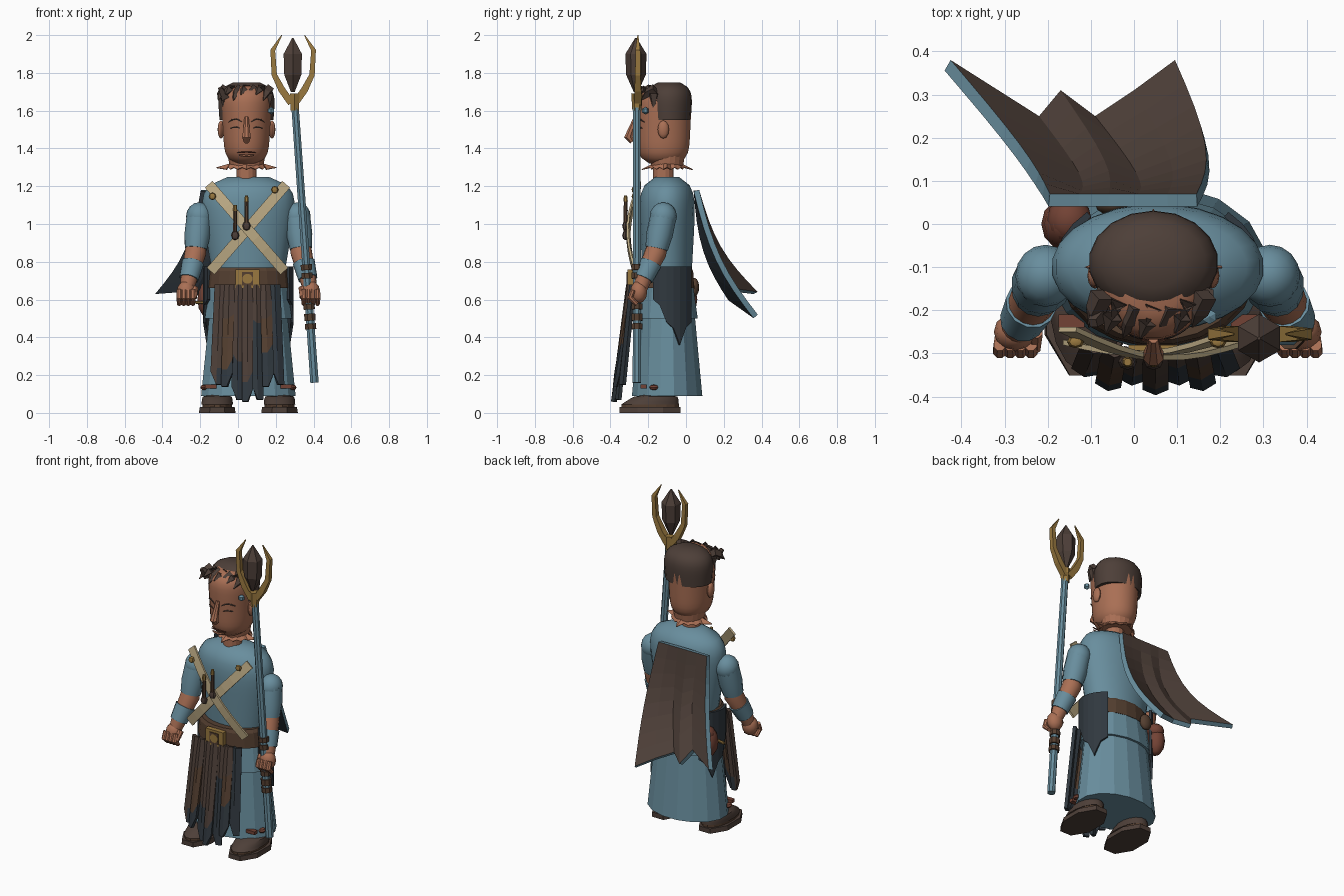
import bpy, bmesh, math
from mathutils import Vector, Matrix

if "Cube" in bpy.data.objects:
    bpy.data.objects.remove(bpy.data.objects["Cube"])

# Landmarks
BODY_X, BODY_Y = .055, -.1
HEAD_X, HEAD_Y = .045, -.12
HEM, WAIST, NECK, CHIN, CROWN = .09, .72, 1.25, 1.32, 1.75
SIDES = {"left": 1, "right": -1}
smooth_objects = []


def make_material(name, red, green, blue):
    material = bpy.data.materials.new(name)
    material.use_nodes = True
    material.diffuse_color = (red, green, blue, 1)
    shader = next(node for node in material.node_tree.nodes if node.type == 'BSDF_PRINCIPLED')
    shader.inputs["Base Color"].default_value = (red, green, blue, 1)
    return material


BLUE = make_material("dusty blue cloth", .14, .27, .34)
SKIN = make_material("skin", .4, .16, .09)
BROWN = make_material("dark brown", .075, .05, .04)
GOLD = make_material("old gold", .32, .19, .05)
CREAM = make_material("cream strap", .5, .4, .23)
NAVY = make_material("dark navy cloth", .03, .04, .05)
RED = make_material("red leather", .17, .055, .035)
LEATHER = make_material("belt leather", .09, .05, .03)


def finish(name, mesh_data, materials, smooth=False, recalculate=True):
    if recalculate:
        bmesh.ops.recalc_face_normals(mesh_data, faces=mesh_data.faces)
    mesh = bpy.data.meshes.new(name)
    mesh_data.to_mesh(mesh)
    mesh_data.free()
    for material in materials:
        mesh.materials.append(material)
    part = bpy.data.objects.new(name, mesh)
    bpy.context.collection.objects.link(part)
    if smooth:
        smooth_objects.append(part)
    return part


def mix(start, end, t):
    return start + (end - start) * t


def bridge(name, rings, material, smooth):
    """Closed solid through a row of rings."""
    mesh_data = bmesh.new()
    rows = [[mesh_data.verts.new(point) for point in ring] for ring in rings]
    for lower, upper in zip(rows, rows[1:]):
        for j in range(len(lower)):
            mesh_data.faces.new((lower[j - 1], lower[j], upper[j], upper[j - 1]))
    mesh_data.faces.new(rows[0])
    mesh_data.faces.new(rows[-1])
    return finish(name, mesh_data, [material], smooth)


def circle(count):
    angles = [math.tau * (j + .5) / count for j in range(count)]
    return [(math.cos(angle), math.sin(angle)) for angle in angles]


def stack(name, low, high, wide, deep, material, count=16, steps=1, profile=lambda t: 1):
    """Upright elliptic solid; wide and deep run from the low to the high end."""
    rings = []
    for step in range(steps + 1):
        t = step / steps
        centre = Vector(low).lerp(Vector(high), t)
        rx, ry = mix(*wide, t) * profile(t), mix(*deep, t) * profile(t)
        rings.append([centre + Vector((rx * c, ry * s, 0)) for c, s in circle(count)])
    return bridge(name, rings, material, steps > 1)


def tube(name, points, radii, material, count=8, smooth=False):
    points = [Vector(point) for point in points]
    rings = []
    for i, point in enumerate(points):
        along = (points[min(i + 1, len(points) - 1)] - points[max(i - 1, 0)]).normalized()
        across = along.cross((0, 1, 0) if abs(along.y) < .9 else (1, 0, 0)).normalized()
        other = along.cross(across)
        radius = radii[min(i, len(radii) - 1)]
        rings.append([point + radius * (across * c + other * s) for c, s in circle(count)])
    return bridge(name, rings, material, smooth)


def ball(name, centre, size, material, count=12):
    mesh_data = bmesh.new()
    place = Matrix.Translation(centre) @ Matrix.Diagonal((*size, 1))
    bmesh.ops.create_uvsphere(mesh_data, u_segments=count, v_segments=count // 2, radius=1, matrix=place)
    return finish(name, mesh_data, [material], count > 6)


def box(name, centre, size, material):
    mesh_data = bmesh.new()
    bmesh.ops.create_cube(mesh_data, size=1, matrix=Matrix.Translation(centre) @ Matrix.Diagonal((*size, 1)))
    return finish(name, mesh_data, [material])


def sheet(name, grid, materials, thickness, flip=False, colour_rule=lambda point: 0, inner=0, rim=0):
    """Cloth panel from rows of points, thickened inwards."""
    mesh_data = bmesh.new()
    rows = [[mesh_data.verts.new(point) for point in row] for row in grid]
    for upper, lower in zip(rows, rows[1:]):
        for j in range(1, len(upper)):
            corners = (upper[j - 1], lower[j - 1], lower[j], upper[j])
            face = mesh_data.faces.new(reversed(corners) if flip else corners)
            face.material_index = colour_rule(face.calc_center_median())
    solidify = finish(name, mesh_data, materials, recalculate=False).modifiers.new("thickness", 'SOLIDIFY')
    solidify.thickness, solidify.offset = thickness, -1
    solidify.material_offset, solidify.material_offset_rim = inner, rim


def body(z, y=BODY_Y):
    return Vector((BODY_X, y, z))


def domed(t):
    return math.sqrt(1 - .85 * t ** 8)


def barrel(t):
    return math.sqrt(1 - .7 * abs(2 * t - 1) ** 6)


# Robe, torso and belt
stack("robe", body(HEM), body(WAIST), (.255, .19), (.19, .13), BLUE)
stack("tunic_skirt", body(.5), body(WAIST), (.235, .2), (.165, .135), BLUE)
stack("torso", body(WAIST), body(NECK), (.19, .28), (.13, .16), BLUE, count=24, steps=12, profile=domed)
stack("belt", body(.66, HEAD_Y), body(.75, HEAD_Y), (.225, .215), (.165, .16), LEATHER, count=20)
stack("belt_trim", body(.75, HEAD_Y), body(.77, HEAD_Y), (.215, .2), (.16, .15), LEATHER, count=20)
buckle = Vector((.05, -.295, .71))
forward = Vector((0, -.02, 0))
box("buckle", buckle, (.125, .03, .1), GOLD)
box("buckle_inset", buckle + forward * .8, (.06, .006, .07), LEATHER)
tube("buckle_ring", [buckle, buckle + forward], [.027], GOLD, count=12)

# Torn dark cloth on both hips
for label, side in SIDES.items():
    grid = []
    for row in range(4):
        grid.append([])
        for column in range(7):
            angle = math.radians(12 * column - 25)
            low = .36 + .06 * abs(column - 4) + .03 * (column % 2)
            spread = body(mix(.775, low, row / 3))
            grid[row].append(spread + Vector((side * .24 * math.cos(angle), .175 * math.sin(angle), 0)))
    sheet(label + "_hip_cloth", grid, [NAVY], .015, flip=side < 0)

# Ragged front apron made of overlapping strips
for strip in range(7):
    offset, odd = strip - 3, strip % 2
    low = .03 + .04 * abs(offset) + .03 * odd
    grid = []
    for row in range(7):
        t = row / 6
        grid.append([])
        for edge in (-1, 0, 1):
            x = offset * .048 * (1 + .15 * t) + edge * .03
            pleat = .02 * odd * t + .012 * (edge == 0)
            drop = .07 * (edge == (1 if odd else -1))
            grid[row].append((x + .05, .8 * x * x - .305 - .06 * t - pleat, mix(.68, low + drop, t)))

    def burnt(point):
        if point.z < .2 + .06 * (strip % 3) or strip > 5 or (strip == 4 and point.z < .5):
            return 1
        return 2 if strip in (1, 5) and point.z < .5 else 0
    sheet("apron_strip", grid, [BROWN, NAVY, LEATHER], .02, colour_rule=burnt)

# Feet, sandals and hem ties
for label, side in SIDES.items():
    def foot(z, y=-.19, out=.165):
        return Vector((BODY_X + side * out, y, z))
    tube(label + "_ankle", [foot(.05, HEAD_Y), foot(.2, HEAD_Y)], [.05], SKIN, count=10, smooth=True)
    stack(label + "_sole", foot(0), foot(.03), (.105, .1), (.175, .175), BROWN, count=8)
    stack(label + "_sandal_band", foot(.03), foot(.045), (.08, .08), (.155, .155), LEATHER)
    stack(label + "_shoe", foot(.045), foot(.1, -.15), (.085, .08), (.155, .11), BROWN, steps=4, profile=domed)
    box(label + "_hem_tie", foot(.14, -.225, .2), (.06, .03, .02), RED)
    ball(label + "_hem_knot", foot(.135, -.17, .235), (.02, .025, .015), RED, count=8)

# Arms
for label, side in SIDES.items():
    def arm(out, y, z):
        return Vector((BODY_X + side * out, y, z))
    shoulder, elbow, wrist, fist = arm(.26, -.12, 1.04), arm(.28, -.16, .85), arm(.315, -.225, .71), arm(.33, -.25, .64)
    ball(label + "_shoulder", shoulder, (.07, .072, .075), BLUE, count=16)
    tube(label + "_sleeve", [shoulder, shoulder.lerp(elbow, .5), shoulder.lerp(elbow, .9)], [.069, .07, .06], BLUE, count=14, smooth=True)
    tube(label + "_forearm", [shoulder.lerp(elbow, .7), elbow, wrist, fist], [.05, .058, .045, .035], SKIN, count=14, smooth=True)
    tube(label + "_cuff", [elbow.lerp(wrist, .4), wrist], [.06, .052], BLUE, count=12, smooth=True)
    ball(label + "_palm", fist, (.05, .045, .06), SKIN)
    for finger in range(4):
        knuckle = fist + Vector((side * .024 * (finger - 1.5), -.03, .01))
        bend, curl = knuckle + Vector((0, -.015, -.04)), knuckle + Vector((0, .02, -.075))
        tube(label + "_finger", [knuckle, bend, curl], [.015, .017, .012], SKIN, smooth=True)
    inside = fist + Vector((-side * .045, 0, .02))
    tube(label + "_thumb", [inside, inside + forward * 2 - Vector((0, 0, .05))], [.02, .014], SKIN, smooth=True)


# Head and neck
def head(z, y=HEAD_Y):
    return Vector((HEAD_X, y, z))


stack("neck", head(NECK - .03), head(CHIN), (.055, .055), (.055, .055), SKIN)
stack("nape", head(CHIN - .015, BODY_Y), head(1.45, BODY_Y), (.09, .115), (.085, .11), SKIN, count=20)
stack("head", head(CHIN), head(CROWN - .02), (.115, .14), (.135, .155), SKIN, count=24, steps=14, profile=barrel)
flare = []
for row in range(2):
    flare.append([])
    for j in range(29):
        angle = math.tau * j / 28
        reach = .09 + row * (.02 + .05 * (j % 7 == 0))
        flare[row].append(head(CHIN - row * (.02 + .01 * (j % 2)), BODY_Y) + reach * Vector((math.cos(angle), .85 * math.sin(angle), 0)))
sheet("ragged_neckline", flare, [SKIN], .005)


def face_line(name, start, end, z, arch, thick, material, proud=0):
    """Thin arched feature lying on the curved face."""
    points = []
    for step in range(5):
        x = mix(start, end, step / 4)
        surface = HEAD_Y - .148 * math.sqrt(1 - (x / .13) ** 2) - proud
        points.append((HEAD_X + x, surface, z + arch * math.sin(math.pi * step / 4)))
    tube(name, points, [thick / 2, thick, thick, thick, thick / 2], material, count=6, smooth=True)


tube("nose", [head(1.565, -.265), head(1.5, -.29), head(1.46, -.305), head(1.435, -.285)], [.012, .018, .025, .015], SKIN, smooth=True)
face_line("lower_lip", -.04, .04, 1.365, -.005, .007, SKIN)
face_line("mouth", -.05, .05, 1.377, .004, .004, RED)
for label, side in SIDES.items():
    ball(label + "_ear", head(1.5) + Vector((side * .135, 0, 0)), (.018, .03, .048), SKIN)
    face_line(label + "_brow", side * .025, side * .095, 1.54, .016, .004, BROWN)
    face_line(label + "_eye", side * .035, side * .085, 1.507, .006, .004, BROWN)
    temple = head(1.69, -.17) + Vector((side * .115, 0, 0))
    tube(label + "_sideburn", [temple, temple - Vector((0, 0, .1))], [.03, .003], BROWN, count=5)

# Hair cap, fringe tufts and temple gem
stack("hair_cap", head(1.55, -.09), head(CROWN, -.09), (.145, .16), (.115, .13), BROWN, count=18, steps=8,
      profile=lambda t: math.sqrt(1 - .8 * t ** 5))
for tuft in range(7):
    x = .04 * (tuft - 3)
    root = head(1.715, -.19 + 1.8 * x * x) + Vector((x, 0, 0))
    end = root + Vector((-.03, -.075, .03 * (tuft % 2) - .06))
    tube("fringe_tuft", [root, root.lerp(end, .5) + Vector((0, 0, .01)), end], [.028, .024, .002], BROWN, count=4)
tube("side_spike", [(-.07, -.2, 1.67), (-.095, -.23, 1.72)], [.03, .014], BROWN, count=4)
ball("temple_gem", (.175, -.215, 1.6), (.02, .02, .02), BLUE, count=6)

# Crossed chest straps with studs and vials
for side, depth in ((1, .05), (-1, .04)):
    upper, lower = Vector((.05 - side * .205, -.25, 1.21)), Vector((.05 + side * .195, -.28, .75))
    edge = forward.cross(lower - upper).normalized() * .027
    grid = []
    for row in range(9):
        middle = upper.lerp(lower, row / 8) - Vector((0, depth * math.sin(math.pi * row / 8), 0))
        grid.append([middle - edge, middle + edge])
    sheet("chest_strap", grid, [CREAM], .012)
    ball("strap_stud", upper.lerp(lower, .1) + forward - edge, (.02, .015, .02), GOLD, count=8)
for vial in (Vector((-.015, -.32, .94)), Vector((.045, -.32, .99))):
    cork = vial + Vector((0, 0, .13))
    ball("vial", vial, (.022, .018, .026), BROWN, count=8)
    tube("vial_neck", [vial, cork], [.012, .01], LEATHER)
    tube("vial_stopper", [cork, cork + Vector((0, 0, .03))], [.013, .009], GOLD)

# Pouches on the belt
ball("side_pouch", (-.16, 0, .6), (.055, .06, .095), RED)
ball("pouch_flap", (-.15, .01, .655), (.052, .055, .045), RED)
tube("pouch_pin", [(-.225, -.06, .585), (-.17, -.07, .585)], [.009], GOLD)
ball("back_pouch", (-.05, .045, .665), (.04, .025, .05), LEATHER)

# Swept cape, brown outside with a blue border
hem_points = [(-.425, .38, .64), (-.22, .25, .66), (-.17, .31, .58), (-.09, .25, .61), (0, .31, .57), (.095, .38, .52)]
grid = []
for row in range(9):
    t = row / 8
    sag = Vector((.045, -.04, -.03)) * math.sin(math.pi * t)
    grid.append([Vector((mix(-.195, .145, column / 5), .07, 1.18)).lerp(Vector(point), t) + sag
                 for column, point in enumerate(hem_points)])
sheet("cape", grid, [BROWN, BLUE, NAVY], .03, flip=True, inner=2, rim=1)

# Staff with grips, forked head and crystal
staff_foot, staff_top = Vector((.405, -.26, .16)), Vector((.3, -.26, 1.65))
tube("staff", [staff_foot, staff_top], [.024, .021], BLUE)
for place, length in ((.19, .02), (.22, .025), (.26, .02), (.37, .02), (.4, .02)):
    tube("staff_grip", [staff_foot.lerp(staff_top, place), staff_foot.lerp(staff_top, place + length)], [.032], LEATHER)
tube("fork_socket", [staff_top - Vector((0, 0, .05)), staff_top + Vector((0, 0, .04))], [.024, .03], GOLD, count=6)
for side in SIDES.values():
    outline = [(.01, 1.64), (.06, 1.71), (.1, 1.79), (.108, 1.92), (.06, 2)]
    tube("fork_prong", [(.292 + side * out, -.255, z) for out, z in outline], [.026, .026, .02, .018, .003], GOLD, count=4)
tube("crystal", [(.29, -.265, z) for z in (1.7, 1.79, 1.9, 1.985)], [.012, .052, .056, .004], BROWN, count=6)

# Smooth the rounded parts, keeping hard edges
bpy.ops.object.select_all(action='DESELECT')
for part in smooth_objects:
    part.select_set(True)
bpy.context.view_layer.objects.active = smooth_objects[0]
bpy.ops.object.shade_smooth_by_angle(angle=math.radians(40))
